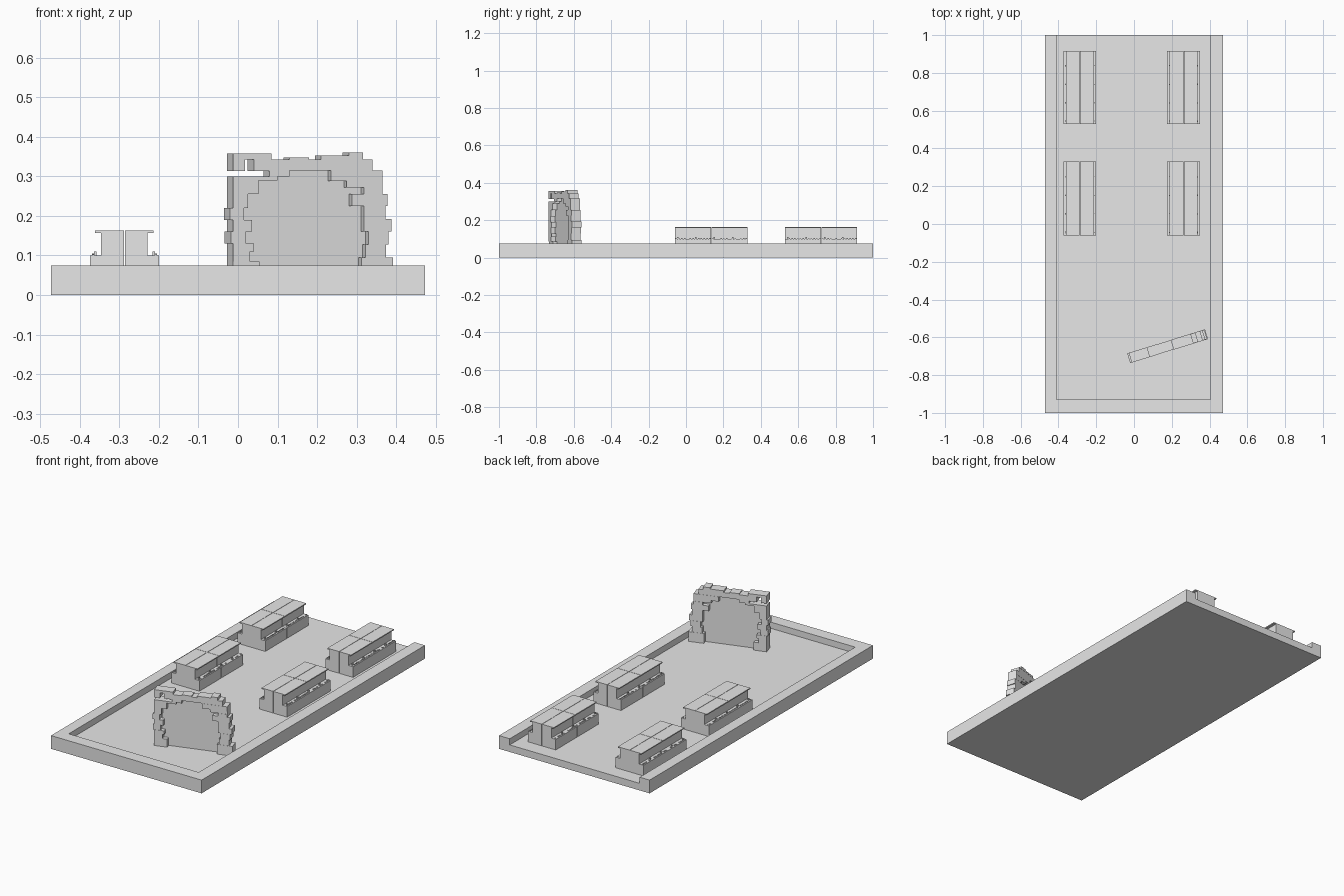
import bpy, bmesh, math, random
from mathutils import Matrix, Vector

if "Cube" in bpy.data.objects:
    bpy.data.objects.remove(bpy.data.objects["Cube"])
random.seed(4)

stone = bpy.data.materials.new("light_grey")
stone.diffuse_color = (0.8, 0.8, 0.8, 1)
stone.use_nodes = True
stone.node_tree.nodes["Principled BSDF"].inputs["Base Color"].default_value = stone.diffuse_color
FLOOR = 0.04


def box(bm, x0, x1, y0, y1, z0, z1):
    m = Matrix.Translation(((x0 + x1) / 2, (y0 + y1) / 2, (z0 + z1) / 2))
    m = m @ Matrix.Diagonal((x1 - x0, y1 - y0, z1 - z0, 1))
    bmesh.ops.create_cube(bm, size=1, matrix=m)


def finish(bm, name):
    me = bpy.data.meshes.new(name)
    bm.to_mesh(me)
    bm.free()
    me.materials.append(stone)
    ob = bpy.data.objects.new(name, me)
    bpy.context.collection.objects.link(ob)
    return ob


# Tray base: raised rim on three sides, open at the back
bm = bmesh.new()
W, L, R = 0.472, -0.41, 0.405
plan = [(-W, -1), (W, -1), (W, 1), (R, 1), (R, -0.93), (L, -0.93), (L, 1), (-W, 1)]
zb, zt = 0.0, 0.075
v = lambda x, y, z: bm.verts.new((x, y, z))
lo = [v(x, y, zb) for x, y in plan]
hi = [v(x, y, zt) for x, y in plan]
fl = {i: v(*plan[i], FLOOR) for i in (3, 4, 5, 6)}
for a, b in ((0, 1), (1, 2), (7, 0)):
    bm.faces.new((lo[a], lo[b], hi[b], hi[a]))
for a, b in ((3, 4), (4, 5), (5, 6)):
    bm.faces.new((fl[a], fl[b], hi[b], hi[a]))
bm.faces.new(hi)
bm.faces.new((fl[3], fl[6], fl[5], fl[4]))
bm.faces.new((lo[0], lo[7], lo[2], lo[1]))
bm.faces.new((lo[2], lo[7], hi[7], hi[6], fl[6], fl[3], hi[3], hi[2]))
bmesh.ops.recalc_face_normals(bm, faces=bm.faces)
finish(bm, "tray_base")


# Double-sided display counters, each made of four mirrored quarter units
def counter(name, cx, y0, y1):
    bm = bmesh.new()
    ym = (y0 + y1) / 2
    for s in (-1, 1):
        for a, b in ((y0, ym - 0.001), (ym + 0.001, y1)):
            for w, z0, z1 in ((0.087, FLOOR, 0.1), (0.059, 0.1, 0.157), (0.074, 0.157, 0.163)):
                xs = sorted((cx + s * 0.001, cx + s * w))
                box(bm, *xs, a, b, z0, z1)
        # small goods along the ledge
        n = 26
        for i in range(n):
            y = y0 + (i + 0.5) * (y1 - y0) / n
            h = random.choice((0.003, 0.004, 0.005))
            x = cx + s * 0.079
            if random.random() < 0.8:
                box(bm, x - 0.003, x + 0.003, y - 0.004, y + 0.004, 0.1, 0.1 + h)
        for i in range(4):
            y = y0 + 0.015 + i * 0.098
            box(bm, cx + s * 0.074 - 0.003, cx + s * 0.074 + 0.003, y - 0.004, y + 0.004, 0.1, 0.11)
    finish(bm, name)


for side, cx in (("left", -0.287), ("right", 0.263)):
    for pos, a, b in (("back", 0.53, 0.915), ("middle", -0.06, 0.33)):
        counter(f"{side}_{pos}_counter", cx, a, b)

# Ruined stone gateway: courses of (z0, z1, outer x, inner x) as seen from the front
ANG = math.atan2(0.125, 0.405)
T = 0.027
left = [(FLOOR, 0.085, -0.012, 0.055), (0.085, 0.11, -0.012, 0.03), (0.11, 0.13, -0.012, 0.04),
        (0.13, 0.16, -0.018, 0.02), (0.16, 0.19, -0.012, 0.035), (0.19, 0.22, -0.02, 0.015),
        (0.22, 0.255, -0.012, 0.025), (0.255, 0.29, -0.012, 0.052), (0.29, 0.30, -0.012, 0.1),
        (0.30, 0.314, 0.08, 0.13), (0.314, 0.357, -0.012, 0.018), (0.343, 0.357, 0.018, 0.04),
        (0.314, 0.357, 0.04, 0.085)]
right = [(FLOOR, 0.095, 0.392, 0.312), (0.095, 0.128, 0.374, 0.322), (0.128, 0.16, 0.38, 0.33),
         (0.16, 0.192, 0.388, 0.318), (0.192, 0.225, 0.373, 0.318), (0.225, 0.255, 0.378, 0.288),
         (0.255, 0.272, 0.365, 0.318), (0.272, 0.288, 0.365, 0.275), (0.288, 0.315, 0.365, 0.235),
         (0.315, 0.343, 0.34, 0.225), (0.343, 0.36, 0.316, 0.28)]
top = [(0.314, 0.343, 0.08, 0.13), (0.315, 0.348, 0.13, 0.18), (0.315, 0.343, 0.18, 0.23),
       (0.343, 0.353, 0.21, 0.28)]
to_u = lambda x: (x - 0.178 - T * math.sin(ANG)) / math.cos(ANG)
place = Matrix.Translation((0.178, -0.647, 0)) @ Matrix.Rotation(ANG, 4, 'Z')

bm = bmesh.new()
for z0, z1, xa, xb in left + right + top:
    a, b = sorted((to_u(xa), to_u(xb)))
    t = T - random.choice((0, 0, 0.001))
    box(bm, a, b, -t, t, z0, z1)
finish(bm, "gateway_frame").matrix_world = place

# Thin panel filling the gateway
bm = bmesh.new()
box(bm, to_u(0.02), to_u(0.34), -0.002, 0.002, FLOOR, 0.29)
box(bm, to_u(0.09), to_u(0.30), -0.002, 0.002, 0.29, 0.316)
finish(bm, "gateway_panel").matrix_world = place
